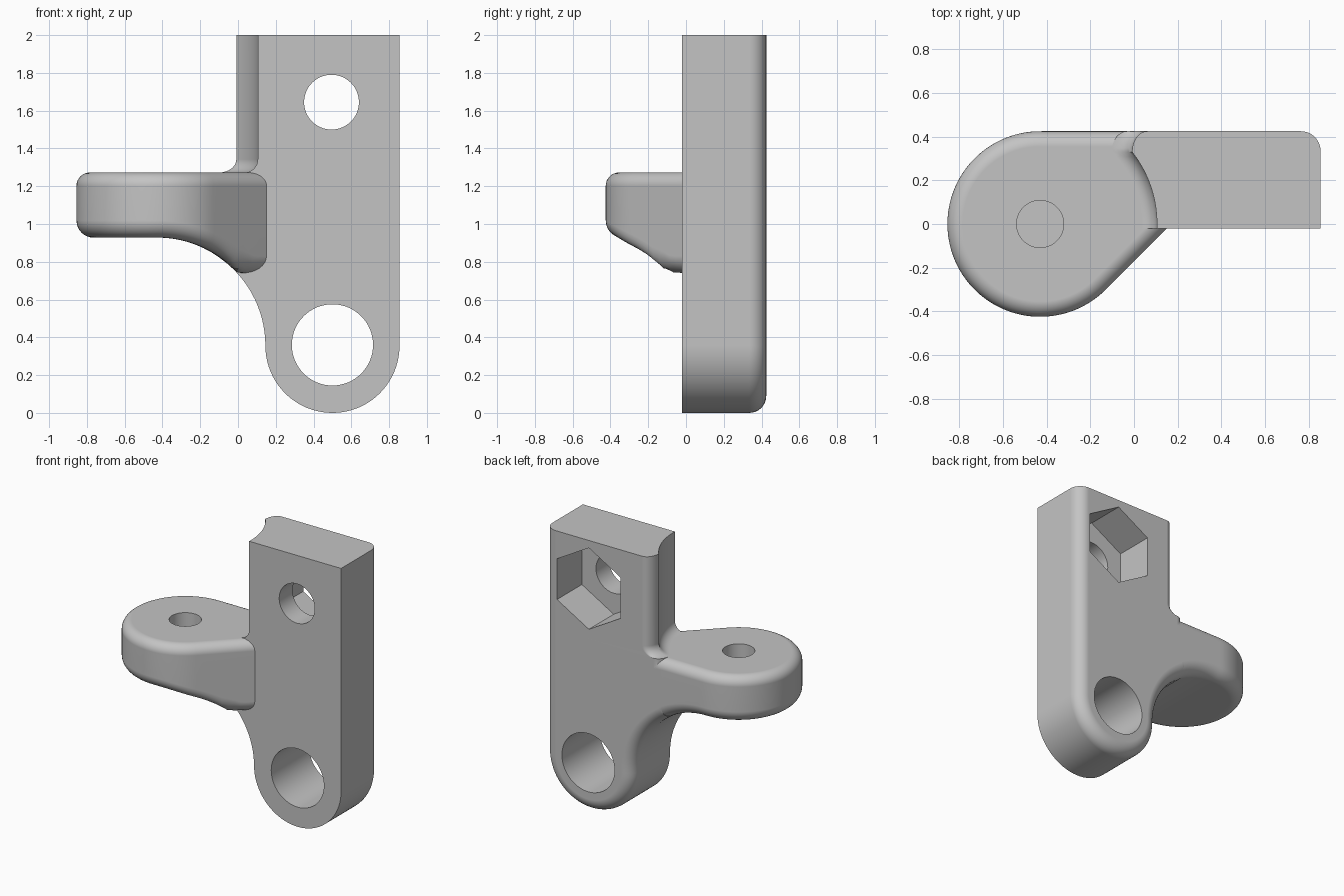
import bpy, bmesh
from math import sin, cos, pi, sqrt, radians

cube = bpy.data.objects.get("Cube")
if cube:
    bpy.data.objects.remove(cube, do_unlink=True)

FRONT, BACK = -0.02, 0.425      # plate faces in y
RIM = 0.09                      # rounding of the plate's rear edge
SEAM = 1.2                      # height where lower plate meets upper block
TOP = 1.2725                    # top of the arm
STEPS = 8
BOSS_X, BOSS_R = -0.43, 0.425   # round end of the arm
EYE_X, EYE_Z, EYE_R = 0.5, 0.355, 0.355
WEB_X, WEB_R = -0.425, 0.57     # concave curve under the arm

grey = bpy.data.materials.new("plain_grey")
grey.use_nodes = True
grey.diffuse_color = (0.55, 0.55, 0.55, 1)
grey.node_tree.nodes["Principled BSDF"].inputs["Base Color"].default_value = (0.55, 0.55, 0.55, 1)


def quarter():
    return [pi / 2 * k / STEPS for k in range(STEPS + 1)]


def loft(name, rings, strip_bottom=False):
    """Closed solid through rings of equal length."""
    bm = bmesh.new()
    loops = [[bm.verts.new(p) for p in ring] for ring in rings]
    n = len(loops[0])
    for a, b in zip(loops, loops[1:]):
        for i in range(n):
            j = (i + 1) % n
            bm.faces.new((a[i], a[j], b[j], b[i]))
    bm.faces.new(loops[-1])
    if strip_bottom:            # curved cap made of crosswise strips
        v = loops[0]
        bm.faces.new((v[0], v[1], v[-1]))
        for i in range(1, n // 2):
            bm.faces.new((v[i], v[i + 1], v[n - i - 1], v[n - i]))
    else:
        bm.faces.new(loops[0])
    bmesh.ops.recalc_face_normals(bm, faces=bm.faces)
    mesh = bpy.data.meshes.new(name)
    bm.to_mesh(mesh)
    bm.free()
    mesh.materials.append(grey)
    obj = bpy.data.objects.new(name, mesh)
    bpy.context.collection.objects.link(obj)
    return obj


# Lower plate: rounded eye, concave web, rounded rear edge
def plate_ring(y, d):
    r = EYE_R - d
    pts = [(EYE_X + r, SEAM)]
    pts += [(EYE_X + r * cos(a), EYE_Z + r * sin(a))
            for a in (-pi * k / 40 for k in range(41))]
    r = WEB_R + d
    pts += [(WEB_X + r * cos(a), EYE_Z + r * sin(a))
            for a in (radians(58) * k / 16 for k in range(1, 17))]
    pts.append((pts[-1][0], SEAM))
    return [(x, y, z) for x, z in pts]


rings = [plate_ring(FRONT, 0)]
rings += [plate_ring(BACK - RIM + RIM * sin(t), RIM * (1 - cos(t))) for t in quarter()]
bracket = loft("bracket", rings)


# Upper block: hollow side wall that flares into the arm
def block_ring(z, r):
    right = EYE_X + EYE_R
    wall = lambda y: BOSS_X + sqrt(r * r - y * y)
    pts = [(right, FRONT)]
    pts += [(right - RIM + RIM * cos(t), BACK - RIM + RIM * sin(t)) for t in quarter()]
    y0 = 0.33
    pts += [(wall(y0) + 0.07 - 0.07 * sin(t), y0 + (BACK - y0) * cos(t)) for t in quarter()]
    pts += [(wall(y), y) for y in (y0 + (FRONT - y0) * k / 16 for k in range(1, 17))]
    return [(x, y, z) for x, y in pts]


FLARE, WALL_R = 0.07, 0.535
rings = [block_ring(SEAM, WALL_R - FLARE)]
rings += [block_ring(TOP + FLARE * (1 - sin(t)), WALL_R - FLARE * (1 - cos(t)))
          for t in reversed(quarter())]
rings.append(block_ring(2.0, WALL_R))
upper_block = loft("upper_block", rings)


# Arm: teardrop plan, rounded rims, underside following the web curve
def underside(x):
    d = max(0, x - WEB_X)
    h = sqrt(max(WEB_R ** 2 - d * d, 0.01))
    slope = d / h * min(1, max(0, (0.1 - x) / 0.1))
    return max(0.74, EYE_Z + 0.003 + h), sqrt(1 + slope * slope)


def teardrop():
    front, back = [], []
    for k in range(41):
        a = pi + radians(135) * k / 40
        front.append((BOSS_X + BOSS_R * cos(a), BOSS_R * sin(a), cos(a), sin(a)))
    x0, y0, nx, ny = front[-1]
    for k in range(1, 15):
        s = 0.43 * k / 14
        front.append((x0 + s, y0 + s, nx, ny))
    for x, y, nx, ny in front[1:]:
        c = min(0, (x - BOSS_X) / BOSS_R)
        s = sqrt(1 - c * c)
        back.append((x, BOSS_R * s, c, s))
    return front + back[::-1]


plan = teardrop()


def arm_ring(d, height):
    pts = [(x - nx * d, y - ny * d) for x, y, nx, ny in plan]
    return [(x, y, height(x)) for x, y in pts]


def low(t):
    def height(x):
        base, stretch = underside(x)
        return base + RIM * stretch * (1 - cos(t))
    return height


LIP = 0.07
rings = [arm_ring(RIM * (1 - sin(t)), low(t)) for t in quarter()]
rings += [arm_ring(LIP * (1 - cos(t)), lambda x, t=t: TOP - LIP + LIP * sin(t)) for t in quarter()]
arm = loft("arm", rings, strip_bottom=True)


# Holes
def cutter(name, axis, u, v, r, start, end, sides=64):
    ring = [(u + r * sin(2 * pi * k / sides), v + r * cos(2 * pi * k / sides)) for k in range(sides)]
    place = (lambda a, b, h: (a, h, b)) if axis == "y" else (lambda a, b, h: (a, b, h))
    obj = loft(name, [[place(a, b, h) for a, b in ring] for h in (start, end)])
    obj.hide_render = True
    return obj


cutters = [
    cutter("eye_hole", "y", EYE_X, 0.36, 0.215, -0.6, 0.6),
    cutter("bolt_hole", "y", 0.495, 1.645, 0.145, -0.6, 0.6),
    cutter("nut_pocket", "y", 0.495, 1.645, 0.3, 0.135, 0.6, 6),
    cutter("arm_hole", "z", BOSS_X, 0, 0.108, 1.0, 1.5),
]

# Merge the parts and cut the holes
bpy.ops.object.select_all(action="DESELECT")
bpy.context.view_layer.objects.active = bracket
bracket.select_set(True)
for tool in [upper_block, arm] + cutters:
    mod = bracket.modifiers.new(tool.name, "BOOLEAN")
    mod.operation = "DIFFERENCE" if tool in cutters else "UNION"
    mod.solver = "EXACT"
    mod.object = tool
    bpy.ops.object.modifier_apply(modifier=mod.name)
    bpy.data.objects.remove(tool, do_unlink=True)

# Smooth rims with flat faces kept flat
bpy.ops.object.shade_smooth_by_angle(angle=radians(32))
weighted = bracket.modifiers.new("flat_faces", "WEIGHTED_NORMAL")
weighted.keep_sharp = True
